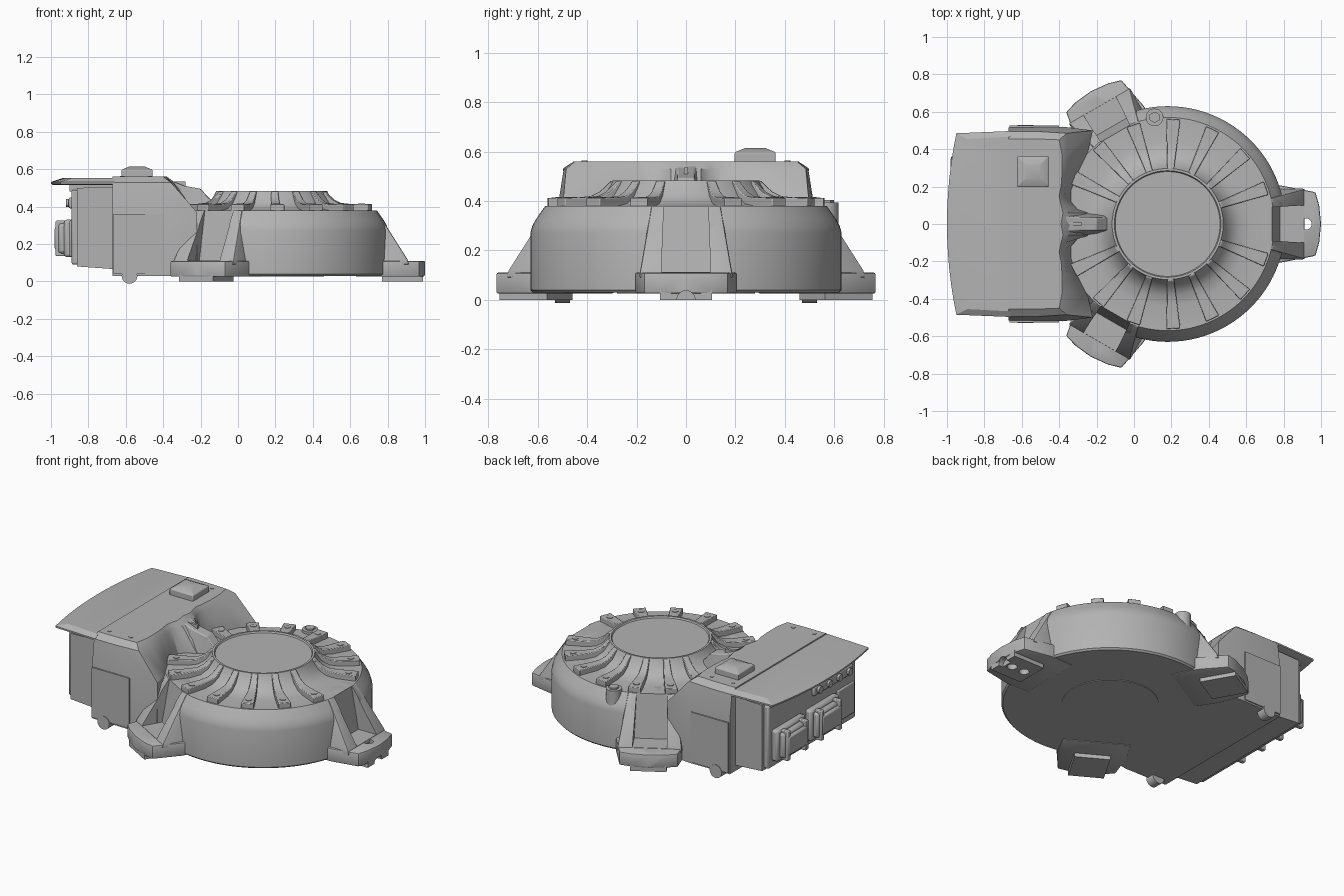
import bpy, bmesh, math
from mathutils import Matrix, Vector

if "Cube" in bpy.data.objects:
    bpy.data.objects.remove(bpy.data.objects["Cube"], do_unlink=True)

grey = bpy.data.materials.new("cast grey")
grey.use_nodes = True
grey.diffuse_color = (0.45, 0.45, 0.45, 1)
grey.node_tree.nodes["Principled BSDF"].inputs["Base Color"].default_value = grey.diffuse_color

CX = 0.18                                  # drum axis


def finish(name, bm, matrix=None, bevel=0):
    """Turn a bmesh into a shaded object."""
    if matrix:
        bm.transform(matrix)
    bmesh.ops.recalc_face_normals(bm, faces=bm.faces)
    mesh = bpy.data.meshes.new(name)
    bm.to_mesh(mesh)
    bm.free()
    mesh.materials.append(grey)
    ob = bpy.data.objects.new(name, mesh)
    bpy.context.collection.objects.link(ob)
    if bevel:
        m = ob.modifiers.new("soft edges", "BEVEL")
        m.width, m.segments, m.limit_method = bevel, 2, "ANGLE"
    return ob


def loft(name, rings, matrix=None, bevel=0):
    """Skin matching closed rings and cap both ends."""
    bm = bmesh.new()
    vs = [[bm.verts.new(p) for p in ring] for ring in rings]
    n = len(vs[0])
    for a, b in zip(vs, vs[1:]):
        for i in range(n):
            bm.faces.new((a[i], a[(i + 1) % n], b[(i + 1) % n], b[i]))
    bm.faces.new(vs[0])
    bm.faces.new(vs[-1])
    return finish(name, bm, matrix, bevel)


def mirrored(half, z):
    """Close a half outline (y >= 0) across the y axis at height z."""
    other = [(x, -y) for x, y in reversed(half) if y > 0]
    return [(x, y, z) for x, y in half + other]


def rect(x0, x1, h, z):
    return [(x0, -h, z), (x1, -h, z), (x1, h, z), (x0, h, z)]


def box(name, x0, x1, y0, y1, z0, z1, bevel=0):
    rings = [[(x0, y0, z), (x1, y0, z), (x1, y1, z), (x0, y1, z)] for z in (z0, z1)]
    return loft(name, rings, None, bevel)


def cylinder(name, r, z0, z1, matrix=None, n=24, top=None):
    bm = bmesh.new()
    bmesh.ops.create_cone(bm, cap_ends=True, segments=n, radius1=r,
                          radius2=r if top is None else top, depth=z1 - z0)
    bm.transform(Matrix.Translation((0, 0, (z0 + z1) / 2)))
    return finish(name, bm, matrix)


def move(x, y, z=0):
    return Matrix.Translation((x, y, z))


def around(deg):
    return move(CX, 0) @ Matrix.Rotation(math.radians(deg), 4, "Z")


def cut(ob, cutters):
    for c in cutters:
        c.hide_render = True
        m = ob.modifiers.new("cut", "BOOLEAN")
        m.operation, m.solver, m.object = "DIFFERENCE", "EXACT", c
    bpy.context.view_layer.update()
    graph = bpy.context.evaluated_depsgraph_get()
    mesh = bpy.data.meshes.new_from_object(ob.evaluated_get(graph))
    ob.modifiers.clear()
    ob.data = mesh


# Round housing with its dished top and neck
profile = [(0, .03), (.62, .03), (.63, .04), (.63, .27), (.622, .30), (.605, .33),
           (.57, .38), (.44, .38), (.38, .39), (.335, .42), (.305, .465),
           (.297, .483), (.285, .483), (.28, .474), (0, .474)]
bm = bmesh.new()
vs = [bm.verts.new((r, 0, z)) for r, z in profile]
edges = [bm.edges.new(p) for p in zip(vs, vs[1:])]
bmesh.ops.spin(bm, geom=vs + edges, axis=(0, 0, 1), cent=(0, 0, 0),
               angle=math.tau, steps=96, use_merge=True)
bmesh.ops.remove_doubles(bm, verts=bm.verts, dist=1e-4)
housing = finish("round_housing", bm, move(CX, 0))
cylinder("bottom_cover", .28, .026, .04, move(CX, 0), 64)

# Three mounting feet with gussets and a channel
channels, helpers = [], []
for i, a in enumerate((0, 120, 240)):
    m = around(a)
    plan = [(.45, .20), (.61, .205), (.79, .17), (.81, .10), (.82, 0)]
    foot = loft(f"foot_{i}", [mirrored(plan, .025), mirrored(plan, .11)], m, .008)
    pad = loft(f"foot_pad_{i}", [rect(.59, .81, .105, z) for z in (0, .04)], m)
    gusset = loft(f"foot_gusset_{i}", [rect(.45, .735, .19, .09),
                                       rect(.45, .725, .185, .12),
                                       rect(.45, .56, .14, .38)], m, .008)
    channel = loft("channel_cutter", [rect(.60, .9, .10, .112), rect(.54, .9, .085, .5)], m)
    holes = [cylinder("hole_cutter", .03, -.1, .2, m @ move(r, 0)) for r in (.65, .74)]
    turn = Matrix.Rotation(math.pi / 2, 4, "Y")
    notch = cylinder("notch_cutter", .037, .78, .9, m @ turn)
    cut(foot, holes + [notch])
    cut(pad, holes + [notch])
    cut(gusset, [channel])
    channels.append(channel)
    helpers += holes + [notch]
cut(housing, channels)
for h in channels + helpers:
    bpy.data.objects.remove(h, do_unlink=True)

# Radial ribs with a screw on each outer end
rib = [(.56, .36), (.56, .413), (.43, .415), (.385, .42), (.35, .437),
       (.325, .46), (.305, .481), (.29, .481), (.29, .36)]
for i in range(7):
    for side in (1, -1):
        m = around(side * (20 + i * 22.3))
        sides = [[(r, s * (.022 + .025 * (r - .29) / .27), z) for r, z in rib]
                 for s in (-.8, .8)]
        loft(f"rib_{i}_{side}", sides, m, .004)
        cylinder(f"rib_screw_{i}_{side}", .019, .40, .417, m @ move(.51, 0), 16)

# Filler plug on the rim
cylinder("plug_collar", .047, .28, .395, move(.11, .57))
cylinder("plug_cap", .03, .38, .405, move(.11, .57), 6)

# Electronics body with a scooped end facing the drum
low = [(-.67, .515), (-.38, .52), (-.22, .50), (-.25, .37), (-.30, .27), (-.335, .18),
       (-.335, .12), (-.30, .08), (-.24, .06), (-.2, 0)]
shoulder = [(-.67, .495), (-.52, .495), (-.36, .485), (-.355, .37), (-.36, .27), (-.37, .19),
            (-.375, .14), (-.365, .10), (-.35, .06), (-.34, 0)]
top = [(-.67, .455), (-.52, .455), (-.40, .45), (-.385, .37), (-.385, .27), (-.39, .20),
       (-.40, .15), (-.39, .10), (-.38, .06), (-.39, 0)]
loft("electronics_body", [mirrored(low, .03), mirrored(low, .37),
                          mirrored(shoulder, .53), mirrored(top, .56)])

# Ridge joining the body to the neck
spine = [(-.45, .14, .10, .558), (-.36, .10, .04, .54), (-.29, .065, .035, .512),
         (-.2, .055, .035, .495), (-.13, .05, .03, .42)]
loft("ridge", [[(x, -b, .36), (x, -t, z), (x, t, z), (x, b, .36)]
               for x, b, t, z in spine], None, .006)
box("ridge_strip", -.37, -.28, -.008, .008, .50, .535)


# Overhanging lid with a bowed outer edge
def lid_plan(inset, edge, z):
    w = .485 - inset
    bow = [(-1 + edge + .05 * (k / 6) ** 2, w * k / 6) for k in range(7)]
    return mirrored(bow + [(-.66, w + .012)], z)


loft("lid", [lid_plan(.012, .012, .515), lid_plan(0, 0, .522), lid_plan(0, 0, .532),
             lid_plan(.03, .06, .552)])
for x in (-.62, -.47):
    for y in (-.41, .41):
        cylinder(f"lid_screw_{x}_{y}", .012, .55, .563, move(x, y), 12)

# Raised square cap on the body
loft("square_cap", [[(-.54 + sx * w, .28 + sy * w, z)
                     for sx, sy in ((-1, -1), (1, -1), (1, 1), (-1, 1))]
                    for w, z in ((.083, .55), (.083, .597), (.04, .615))], None, .005)

# Inner box under the lid and its end plate
loft("inner_box", [[(x, -.46, z0), (x, .46, z0), (x, .46, z1), (x, -.46, z1)]
                   for x, z0, z1 in ((-.86, .08, .50), (-.65, .065, .505))])
box("end_plate", -.89, -.85, -.44, .44, .09, .49, .01)
box("lid_support", -.9, -.66, -.42, .42, .48, .53)

# Two plug sockets, a blank cover and a row of terminals on the end
for i, y in enumerate((.26, -.08)):
    box(f"socket_{i}", -.96, -.88, y - .12, y + .12, .15, .31, .015)
    box(f"socket_flange_{i}", -.93, -.88, y - .145, y + .145, .13, .33, .015)
    box(f"socket_face_{i}", -.98, -.95, y - .10, y + .10, .17, .29, .01)
    for s in (-1, 1):
        box(f"socket_latch_{i}_{s}", -.975, -.9, y + s * .09 - .015,
            y + s * .09 + .015, .135, .325, .005)
box("blank_cover", -.90, -.88, -.42, -.25, .13, .33, .008)
box("terminal_strip", -.905, -.88, -.40, .0, .39, .45, .01)
for k in range(4):
    cylinder(f"terminal_{k}", .022, -.92, -.88,
             move(0, -.05 - k * .1, .42) @ Matrix.Rotation(math.pi / 2, 4, "Y"), 12)

# Side strips and half round bosses low on the body
for s in (-1, 1):
    box(f"side_strip_{s}", -.665, -.40, s * .52 - .006, s * .52 + .006, .04, .36)
    cylinder(f"side_boss_{s}", .042, -.03, .03, move(-.58, s * .50, .03) @
             Matrix.Rotation(math.pi / 2, 4, "X"))
    box(f"under_rail_{s}", -.60, -.56, s * .5 - .03, s * .5 + .03, .018, .05)

# Smooth shading with sharp edges kept
for ob in bpy.context.scene.objects:
    ob.select_set(ob.type == "MESH")
    if ob.type == "MESH":
        bpy.context.view_layer.objects.active = ob
bpy.ops.object.shade_smooth_by_angle(angle=math.radians(30))
